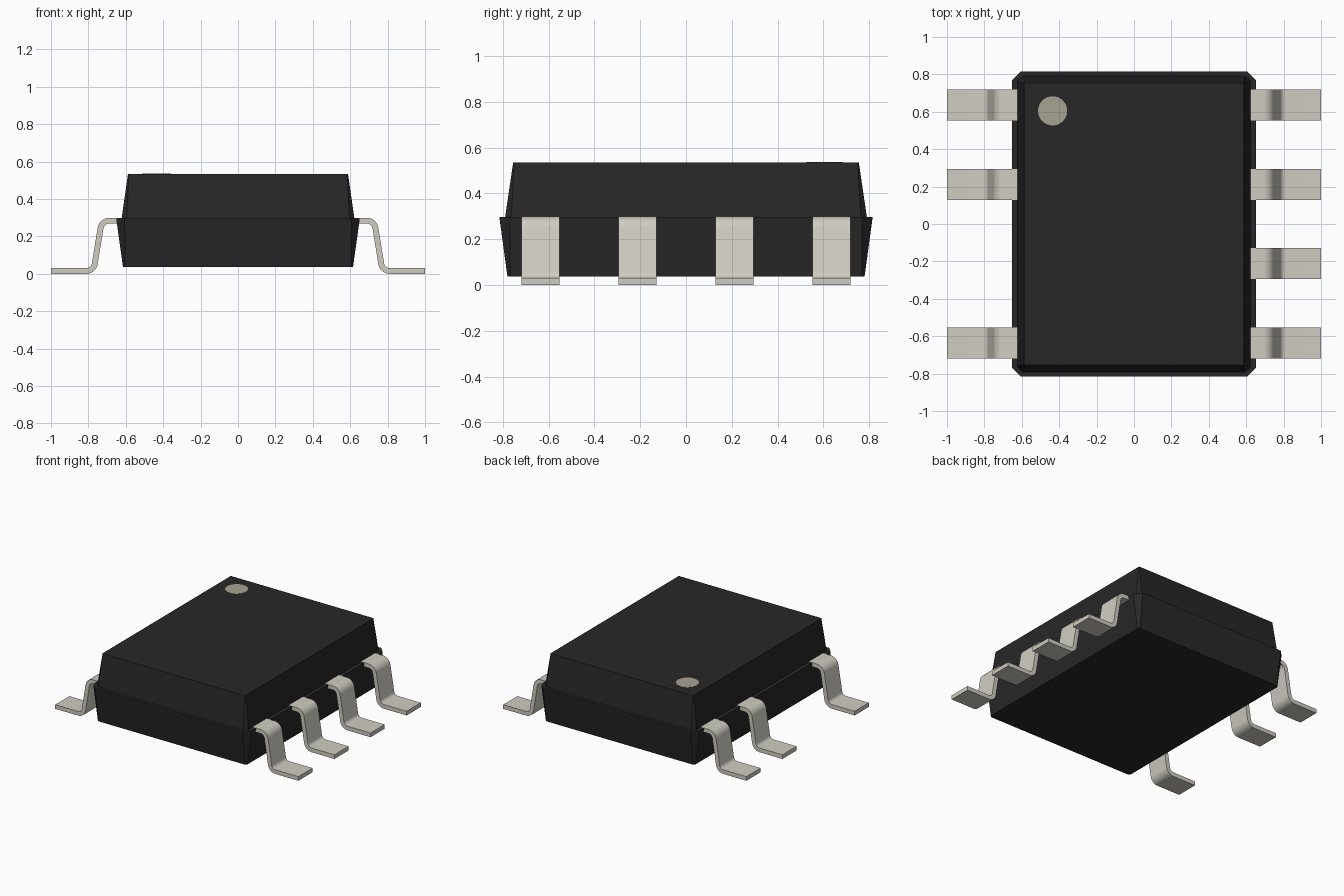
import bpy, bmesh, math
from mathutils import Vector

cube = bpy.data.objects.get("Cube")
if cube:
    bpy.data.objects.remove(cube, do_unlink=True)


def make_material(name, rgb, rough):
    m = bpy.data.materials.new(name)
    m.use_nodes = True
    m.diffuse_color = (*rgb, 1)
    bsdf = next(n for n in m.node_tree.nodes if n.type == 'BSDF_PRINCIPLED')
    bsdf.inputs["Base Color"].default_value = (*rgb, 1)
    bsdf.inputs["Roughness"].default_value = rough
    return m


black = make_material("black plastic", (0.0205, 0.0205, 0.0205), 0.6)
metal = make_material("pale tin", (0.63, 0.605, 0.54), 0.5)
beige = make_material("beige marking", (0.39, 0.365, 0.29), 0.6)


def finish(bm, name, mat):
    bmesh.ops.recalc_face_normals(bm, faces=bm.faces[:])
    me = bpy.data.meshes.new(name)
    bm.to_mesh(me)
    bm.free()
    me.materials.append(mat)
    ob = bpy.data.objects.new(name, me)
    bpy.context.collection.objects.link(ob)
    return ob


def loft(bm, rings):
    """Bridge equal-length closed rings and cap both ends."""
    loops = [[bm.verts.new(p) for p in r] for r in rings]
    n = len(loops[0])
    for a, b in zip(loops, loops[1:]):
        for i in range(n):
            j = (i + 1) % n
            bm.faces.new((a[i], a[j], b[j], b[i]))
    bm.faces.new(loops[0][::-1])
    bm.faces.new(loops[-1])


def octagon(hx, hy, c, z):
    """Rectangle with chamfered corners."""
    return [(hx, -hy + c, z), (hx, hy - c, z), (hx - c, hy, z), (-hx + c, hy, z),
            (-hx, hy - c, z), (-hx, -hy + c, z), (-hx + c, -hy, z), (hx - c, -hy, z)]


# Moulded body: tapered lower half, parting ledge, tapered upper half
bm = bmesh.new()
loft(bm, [octagon(*s) for s in (
    (0.615, 0.78, 0.012, 0.037),
    (0.648, 0.812, 0.042, 0.272),
    (0.651, 0.815, 0.045, 0.297),
    (0.622, 0.79, 0.026, 0.297),
    (0.588, 0.755, 0.005, 0.535))])
finish(bm, "body", black)

# Pin one marking
bm = bmesh.new()
bmesh.ops.create_cone(bm, cap_ends=True, segments=40, radius1=0.078, radius2=0.078, depth=0.004)
bmesh.ops.translate(bm, verts=bm.verts[:], vec=(-0.435, 0.605, 0.5345))
finish(bm, "pin_one_dot", beige)


def rounded_path(points, radius, steps=8):
    """Polyline in the x-z plane with filleted inner corners."""
    pts = [Vector(p) for p in points]
    out = [pts[0]]
    for a, b, c in zip(pts, pts[1:], pts[2:]):
        u, v = (a - b).normalized(), (c - b).normalized()
        half = u.angle(v) / 2
        centre = b + (u + v).normalized() * (radius / math.sin(half))
        start = b + u * (radius / math.tan(half)) - centre
        sweep = math.pi - 2 * half
        turn = math.copysign(1, u.y * v.x - u.x * v.y)
        for i in range(steps + 1):
            t = turn * sweep * i / steps
            out.append(centre + Vector((start.x * math.cos(t) - start.y * math.sin(t),
                                        start.x * math.sin(t) + start.y * math.cos(t))))
    return out + [pts[-1]]


THICK, WIDTH = 0.031, 0.166
path = rounded_path([(0.60, 0.2835), (0.7285, 0.2835), (0.772, 0.0155), (1.0, 0.0155)], 0.045)


def make_lead(name, side, y):
    """Gull-wing lead: a rectangular section swept along the path."""
    rings = []
    last = len(path) - 1
    for i, p in enumerate(path):
        # Sum of unit directions gives an even mitre at each point
        t = Vector((0, 0))
        if i > 0:
            t += (p - path[i - 1]).normalized()
        if i < last:
            t += (path[i + 1] - p).normalized()
        t.normalize()
        n = Vector((-t.y, t.x)) * THICK / 2
        a, b = p + n, p - n
        rings.append([(side * q.x, y + w * WIDTH / 2, q.y)
                      for q, w in ((a, -1), (a, 1), (b, 1), (b, -1))])
    bm = bmesh.new()
    loft(bm, rings)
    ob = finish(bm, name, metal)
    bpy.ops.object.select_all(action='DESELECT')
    ob.select_set(True)
    bpy.context.view_layer.objects.active = ob
    bpy.ops.object.shade_smooth_by_angle(angle=math.radians(30))


# Four leads on the left, three on the right with a gap
for i, y in enumerate((0.636, 0.212, -0.212, -0.636)):
    make_lead(f"left_lead_{i + 1}", 1, y)
    if i != 2:
        make_lead(f"right_lead_{i + 1}", -1, y)
